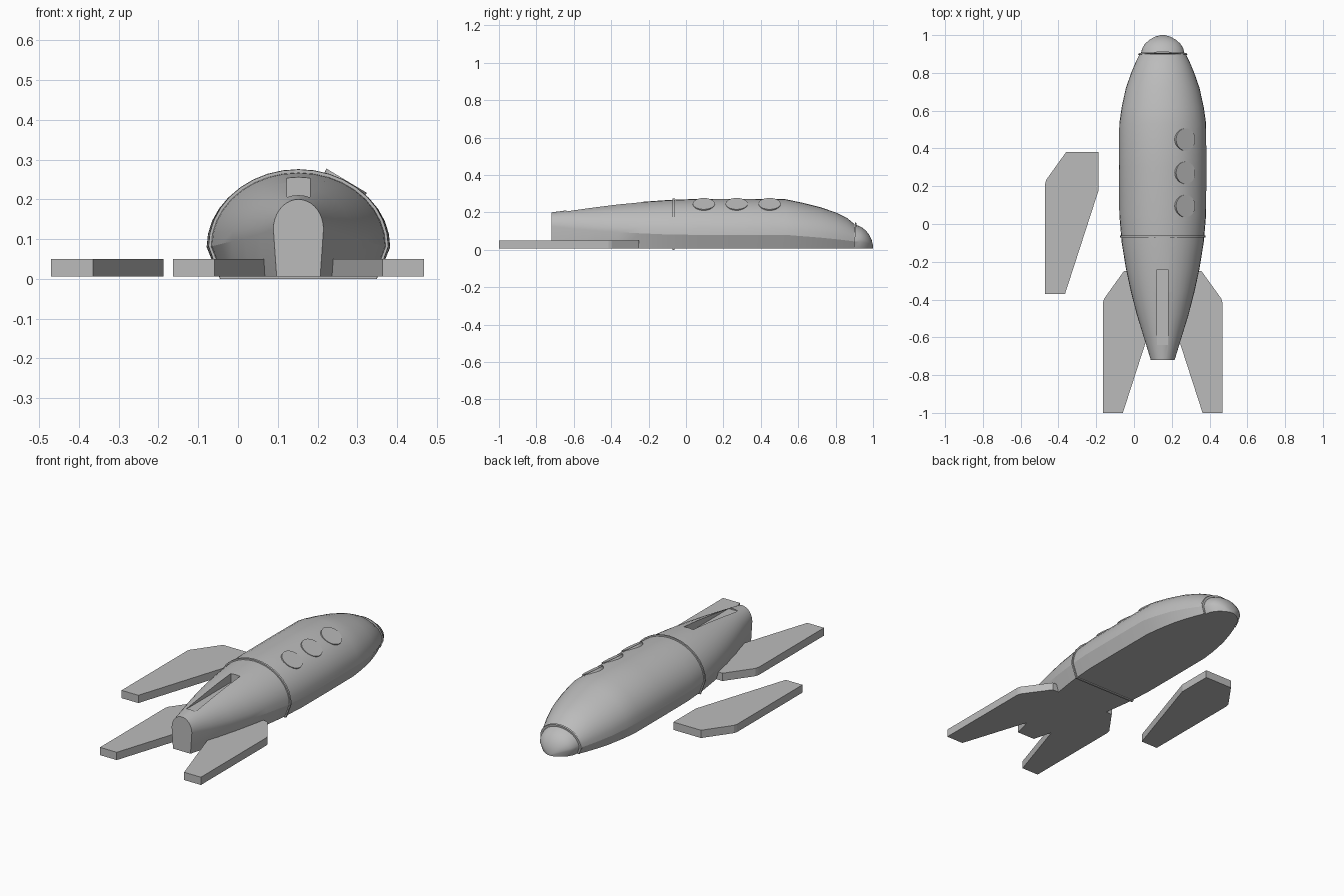
import bpy, bmesh, math
from mathutils import Matrix

if "Cube" in bpy.data.objects:
    bpy.data.objects.remove(bpy.data.objects["Cube"], do_unlink=True)

grey = bpy.data.materials.new("plain_grey")
grey.use_nodes = True
grey.diffuse_color = (0.5, 0.5, 0.5, 1)
grey.node_tree.nodes["Principled BSDF"].inputs["Base Color"].default_value = (0.5, 0.5, 0.5, 1)

CX = 0.152      # rocket axis
BASE = 0.006    # underside height
SEGS = 18       # facets over the dome


def finish(bm, name, smooth=None):
    bmesh.ops.recalc_face_normals(bm, faces=bm.faces)
    mesh = bpy.data.meshes.new(name)
    bm.to_mesh(mesh)
    bm.free()
    mesh.materials.append(grey)
    obj = bpy.data.objects.new(name, mesh)
    bpy.context.collection.objects.link(obj)
    if smooth:
        shade(obj, smooth)
    return obj


def shade(obj, degrees):
    bpy.ops.object.select_all(action='DESELECT')
    obj.select_set(True)
    bpy.context.view_layer.objects.active = obj
    bpy.ops.object.shade_smooth_by_angle(angle=math.radians(degrees))


def section(half, top, crease, base):
    """Flat-bottomed arch: tapered lower walls with an elliptical dome."""
    pts = [(half * 0.87, base)]
    for i in range(SEGS + 1):
        a = math.pi * i / SEGS
        pts.append((half * math.cos(a), crease + (top - crease) * math.sin(a)))
    return pts + [(-half * 0.87, base)]


def loft(name, stations, base=BASE, lean=0.0, smooth=None):
    """Skin arches given as (y, half width, top, crease height)."""
    bm = bmesh.new()
    rings = []
    for y, half, top, crease in stations:
        rings.append([bm.verts.new((CX + x, y + lean * z, z))
                      for x, z in section(half, top, crease, base)])
    n = len(rings[0])
    for a, b in zip(rings, rings[1:]):
        for i in range(n):
            j = (i + 1) % n
            bm.faces.new((a[i], a[j], b[j], b[i]))
    bm.faces.new(rings[0])
    bm.faces.new(rings[-1])
    return finish(bm, name, smooth)


def slab(name, outline, z0, z1):
    bm = bmesh.new()
    face = bm.faces.new([bm.verts.new((x, y, z0)) for x, y in outline])
    ext = bmesh.ops.extrude_face_region(bm, geom=[face])
    for v in ext["geom"]:
        if isinstance(v, bmesh.types.BMVert):
            v.co.z = z1
    return finish(bm, name)


# Fuselage
body = loft("fuselage", [
    (-0.72, 0.063, 0.200, 0.125), (-0.60, 0.100, 0.216, 0.112),
    (-0.48, 0.137, 0.231, 0.102), (-0.36, 0.168, 0.245, 0.094),
    (-0.24, 0.194, 0.256, 0.088), (-0.10, 0.217, 0.266, 0.082),
    (0.05, 0.230, 0.272, 0.08), (0.30, 0.231, 0.273, 0.08),
    (0.53, 0.230, 0.271, 0.08), (0.62, 0.217, 0.252, 0.073),
    (0.72, 0.195, 0.227, 0.065), (0.80, 0.167, 0.200, 0.057),
    (0.86, 0.142, 0.171, 0.05), (0.90, 0.122, 0.138, 0.045)])

# Slot for the loose top fin
cutter = slab("slot_cutter", [(CX - 0.029, -0.64), (CX + 0.029, -0.64),
                              (CX + 0.029, -0.24), (CX - 0.029, -0.24)], 0.204, 0.4)
cutter.hide_render = True
cut = body.modifiers.new("fin_slot", 'BOOLEAN')
cut.operation = 'DIFFERENCE'
cut.solver = 'EXACT'
cut.object = cutter
bpy.context.view_layer.objects.active = body
bpy.ops.object.modifier_apply(modifier=cut.name)
bpy.data.objects.remove(cutter, do_unlink=True)
shade(body, 18)

# Nose cap and seam bands
loft("nose_cap", [(0.895, 0.116, 0.134, 0.045), (0.925, 0.109, 0.122, 0.043),
                  (0.950, 0.094, 0.104, 0.04), (0.970, 0.072, 0.083, 0.035),
                  (0.987, 0.045, 0.055, 0.027), (0.998, 0.014, 0.02, 0.014)],
     lean=0.1, smooth=25)
loft("nose_band", [(0.890, 0.131, 0.146, 0.045), (0.898, 0.128, 0.143, 0.045)],
     lean=0.1, smooth=25)
loft("body_band", [(-0.072, 0.226, 0.275, 0.082), (-0.062, 0.227, 0.276, 0.082)],
     base=0.0, smooth=25)

# Fins: one profile, used for both side fins and the loose fin
fin = [(0.0, 0.0), (-0.173, 0.0), (-0.277, -0.145), (-0.283, -0.165),
       (-0.283, -0.75), (-0.178, -0.75), (0.0, -0.20)]
slab("loose_top_fin", [(x - 0.187, y + 0.38) for x, y in fin], BASE, 0.05)
for name, side in (("right_fin", 1), ("left_fin", -1)):
    slab(name, [(CX + side * (x - 0.033), y - 0.25) for x, y in fin], BASE, 0.05)

# Portholes on the left flank
for i, name in enumerate(("rear_porthole", "middle_porthole", "front_porthole")):
    bm = bmesh.new()
    place = Matrix.Translation((0.269, 0.095 + 0.176 * i, 0.239)) @ Matrix.Rotation(math.radians(31), 4, 'Y')
    bmesh.ops.create_cone(bm, cap_ends=True, segments=32, radius1=0.059,
                          radius2=0.059, depth=0.018, matrix=place)
    finish(bm, name, 30)
